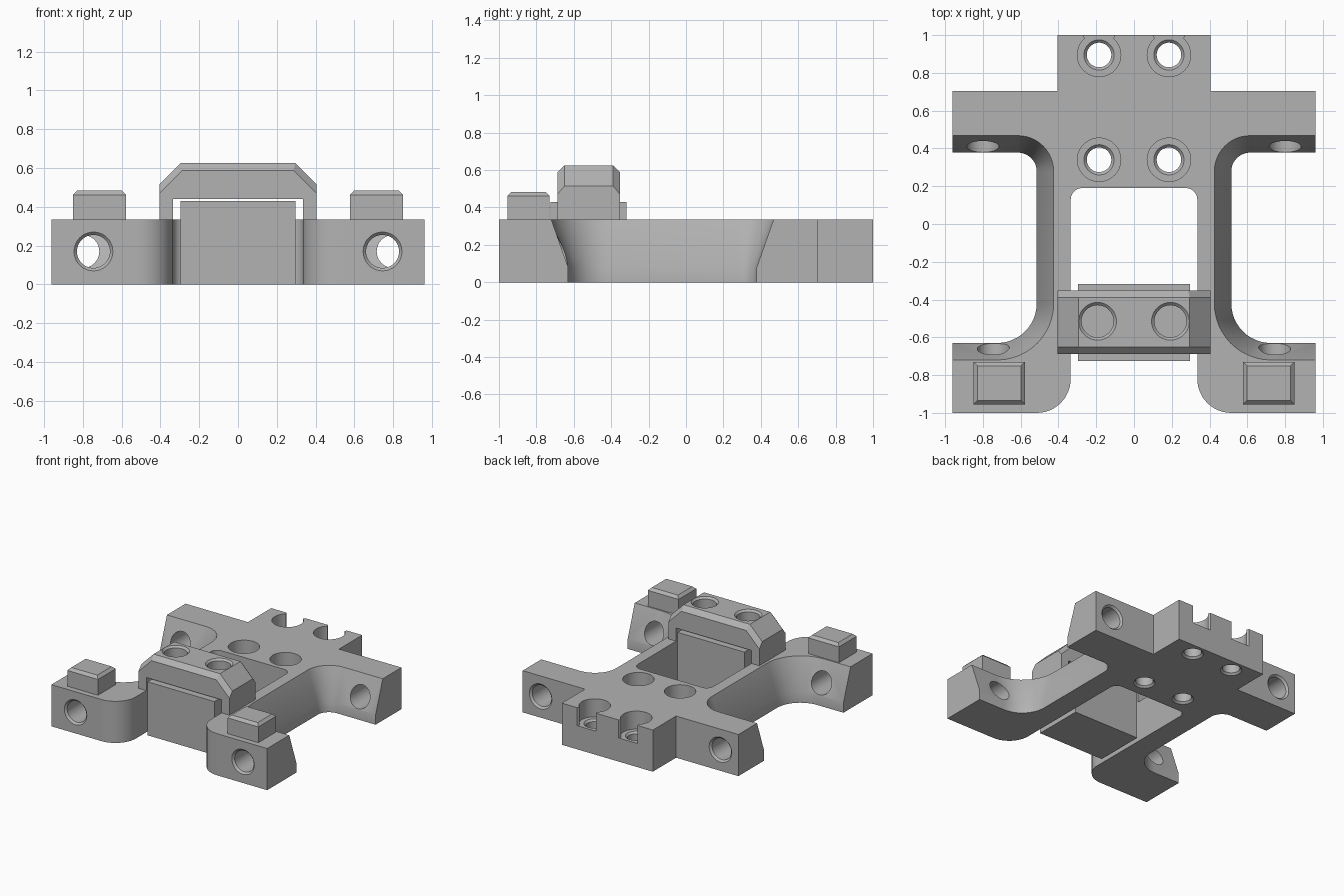
import bpy, bmesh, math
from mathutils import Vector

if "Cube" in bpy.data.objects:
    bpy.data.objects.remove(bpy.data.objects["Cube"])

grey = bpy.data.materials.new("machined grey")
grey.diffuse_color = (0.45, 0.45, 0.45, 1)
grey.use_nodes = True
grey.node_tree.nodes["Principled BSDF"].inputs["Base Color"].default_value = grey.diffuse_color


def loft(name, rings):
    """Skin a stack of equal-length point rings and cap both ends."""
    bm = bmesh.new()
    vs = [[bm.verts.new(p) for p in r] for r in rings]
    n = len(rings[0])
    for a, b in zip(vs, vs[1:]):
        for i in range(n):
            j = (i + 1) % n
            bm.faces.new((a[i], a[j], b[j], b[i]))
    bm.faces.new(vs[0][::-1])
    bm.faces.new(vs[-1])
    bmesh.ops.recalc_face_normals(bm, faces=bm.faces)
    me = bpy.data.meshes.new(name)
    bm.to_mesh(me)
    bm.free()
    me.materials.append(grey)
    ob = bpy.data.objects.new(name, me)
    bpy.context.collection.objects.link(ob)
    return ob


def prism(name, pts, z0, z1):
    return loft(name, [[(x, y, z) for x, y in pts] for z in (z0, z1)])


def arc(cx, cy, r, a0, a1, n=12):
    return [(cx + r * math.cos(math.radians(a0 + (a1 - a0) * i / n)),
             cy + r * math.sin(math.radians(a0 + (a1 - a0) * i / n)))
            for i in range(n + 1)]


def lathe(profile, x, other, axis, n=48):
    """Round cutter from (radius, position) pairs along y or z."""
    rings = []
    for r, t in profile:
        ring = []
        for i in range(n):
            a = 2 * math.pi * i / n
            u, v = x + r * math.cos(a), other + r * math.sin(a)
            ring.append((u, v, t) if axis == "z" else (u, t, v))
        rings.append(ring)
    return loft("cutter", rings)


def activate(ob):
    bpy.ops.object.select_all(action="DESELECT")
    ob.select_set(True)
    bpy.context.view_layer.objects.active = ob


def cut(ob, cutter):
    cutter.hide_render = True
    activate(ob)
    m = ob.modifiers.new("cut", "BOOLEAN")
    m.operation, m.solver, m.object = "DIFFERENCE", "EXACT", cutter
    bpy.ops.object.modifier_apply(modifier=m.name)
    bpy.data.objects.remove(cutter)


def chamfered_block(name, x0, x1, y0, y1, z0, z1, c):
    def ring(d, z):
        return [(x0 + d, y0 + d, z), (x1 - d, y0 + d, z),
                (x1 - d, y1 - d, z), (x0 + d, y1 - d, z)]
    return loft(name, [ring(0, z0), ring(0, z1 - c), ring(c, z1)])


# Body plate: right half of the outline, mirrored
half = arc(0.275, 0.13, 0.06, 90, 0, 8)
half += arc(0.515, -0.82, 0.18, 180, 270)
half += [(0.96, -1), (0.96, 0.705), (0.405, 0.705), (0.405, 1)]
body = prism("body_plate", half + [(-x, y) for x, y in reversed(half)], 0, 0.335)


# Side notches, flaring outwards towards the top
def notch(side, d, z):
    pts = [(1.2, 0.378 + d)]
    pts += arc(0.615, 0.278, 0.1 + d, 90, 180)
    pts += arc(0.725, -0.42, 0.21 + d, 180, 270)
    pts += [(1.2, -0.63 - d)]
    return [(side * x, y, z) for x, y in pts]


for s in (-1, 1):
    cut(body, loft("cutter", [notch(s, 0, -0.1), notch(s, 0, 0.08),
                              notch(s, 0.09 * 0.355 / 0.255, 0.435)]))
    # Counterbored mounting holes
    for y in (0.34, 0.895):
        cut(body, lathe([(0.095, -0.015), (0.065, 0.015), (0.065, 0.175),
                         (0.08, 0.19), (0.115, 0.19), (0.115, 0.5)],
                        s * 0.185, y, "z"))
    # Openings from the rear counterbores through the back edge
    slot = [(-0.06, 0.93), (-0.065, 0.965), (-0.105, 1.035),
            (0.105, 1.035), (0.065, 0.965), (0.06, 0.93)]
    cut(body, prism("cutter", [(s * 0.185 + x, y) for x, y in slot], 0.19, 0.5))
    # Horizontal holes through front feet and rear wings
    cut(body, lathe([(0.115, -1.015), (0.085, -0.985), (0.085, -0.5)],
                    s * 0.745, 0.17, "y"))
    cut(body, lathe([(0.085, 0.3), (0.085, 0.69), (0.115, 0.72)],
                    s * 0.80, 0.17, "y"))

# Pads on the front feet
pads = []
for s, side in ((-1, "left"), (1, "right")):
    a, b = sorted((s * 0.577, s * 0.85))
    pads.append(chamfered_block(side + "_pad", a, b, -0.955, -0.73, 0.335, 0.483, 0.021))


# Bridge arching over the centre block, with chamfered top edges
def arch(y, z_side, x_top, z_top):
    h = [(0.335, 0.335), (0.405, 0.335), (0.405, z_side), (x_top, z_top)]
    pts = [(0.335, 0.44)] + h
    pts += [(-x, z) for x, z in reversed(h)] + [(-0.335, 0.44)]
    return [(x, y, z) for x, z in pts]


low, high = (0.47, 0.287, 0.588), (0.515, 0.295, 0.625)
bridge = loft("bridge", [arch(-0.687, *low), arch(-0.65, *high),
                         arch(-0.39, *high), arch(-0.353, *low)])
for s in (-1, 1):
    cut(bridge, lathe([(0.085, 0.4), (0.085, 0.61), (0.115, 0.64)],
                      s * 0.193, -0.515, "z"))

# Centre block under the bridge
block = prism("centre_block", [(-0.297, -0.725), (0.297, -0.725),
                               (0.297, -0.317), (-0.297, -0.317)], 0, 0.43)

for ob in [body, bridge, block] + pads:
    activate(ob)
    bpy.ops.object.shade_smooth_by_angle(angle=math.radians(25))
